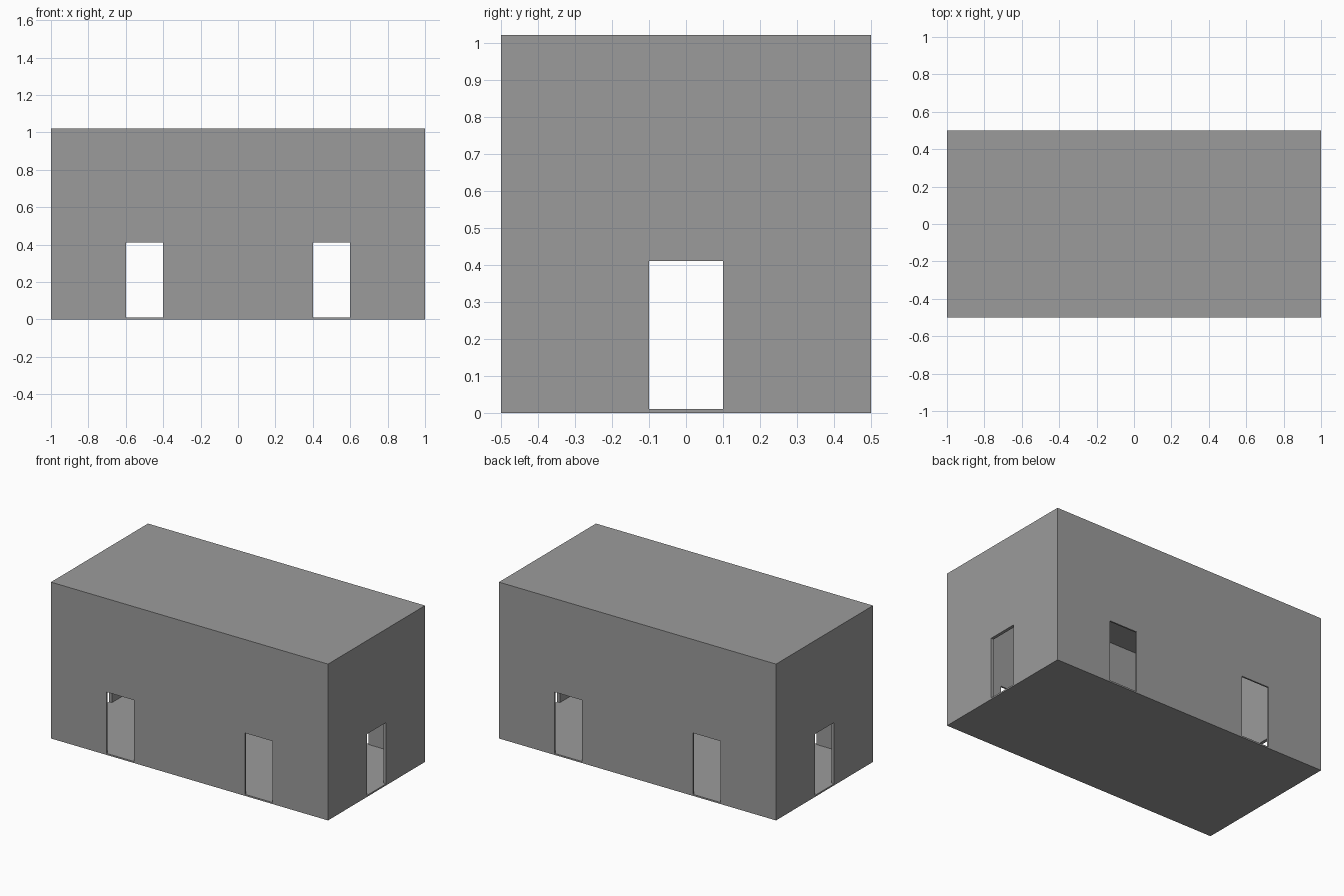
import bpy, bmesh
from math import pi
from mathutils import Matrix

if "Cube" in bpy.data.objects:
    bpy.data.objects.remove(bpy.data.objects["Cube"])

T = 0.01             # floor, ceiling and long wall thickness
END_T = 0.02         # end wall thickness
WALL_H = 1.0
DOOR_W, DOOR_H = 0.2, 0.4

grey = bpy.data.materials.new("dark_grey")
grey.diffuse_color = (0.33, 0.33, 0.33, 1)
grey.use_nodes = True
grey.node_tree.nodes["Principled BSDF"].inputs["Base Color"].default_value = grey.diffuse_color


def finish(name, bm):
    bmesh.ops.recalc_face_normals(bm, faces=bm.faces)
    mesh = bpy.data.meshes.new(name)
    bm.to_mesh(mesh)
    bm.free()
    mesh.materials.append(grey)
    bpy.context.collection.objects.link(bpy.data.objects.new(name, mesh))


def slab(name, z):
    bm = bmesh.new()
    bmesh.ops.create_cube(bm, size=1, matrix=Matrix.Translation((0, 0, z)) @ Matrix.Diagonal((2, 1, T, 1)))
    finish(name, bm)


def wall(name, length, doors, offset, angle, thick):
    """Wall outline with doorway notches, extruded inwards and turned about z."""
    h = length / 2
    outline = [(-h, WALL_H), (-h, 0)]
    for c in doors:
        a, b = c - DOOR_W / 2, c + DOOR_W / 2
        outline += [(a, 0), (a, DOOR_H), (b, DOOR_H), (b, 0)]
    outline += [(h, 0), (h, WALL_H)]
    bm = bmesh.new()
    face = bm.faces.new([bm.verts.new((x, -offset, z + T)) for x, z in outline])
    new = bmesh.ops.extrude_face_region(bm, geom=[face])
    verts = [g for g in new["geom"] if isinstance(g, bmesh.types.BMVert)]
    bmesh.ops.translate(bm, verts=verts, vec=(0, thick, 0))
    bmesh.ops.rotate(bm, verts=bm.verts, matrix=Matrix.Rotation(angle, 3, 'Z'))
    finish(name, bm)


# Floor and ceiling
slab("floor", T / 2)
slab("ceiling", T + WALL_H + T / 2)

# Long walls with two doorways, end walls with one
wall("front_wall", 2, (-0.5, 0.5), 0.5, 0, T)
wall("back_wall", 2, (-0.5, 0.5), 0.5, pi, T)
wall("right_wall", 1 - 2 * T, (0,), 1, pi / 2, END_T)
wall("left_wall", 1 - 2 * T, (0,), 1, -pi / 2, END_T)
